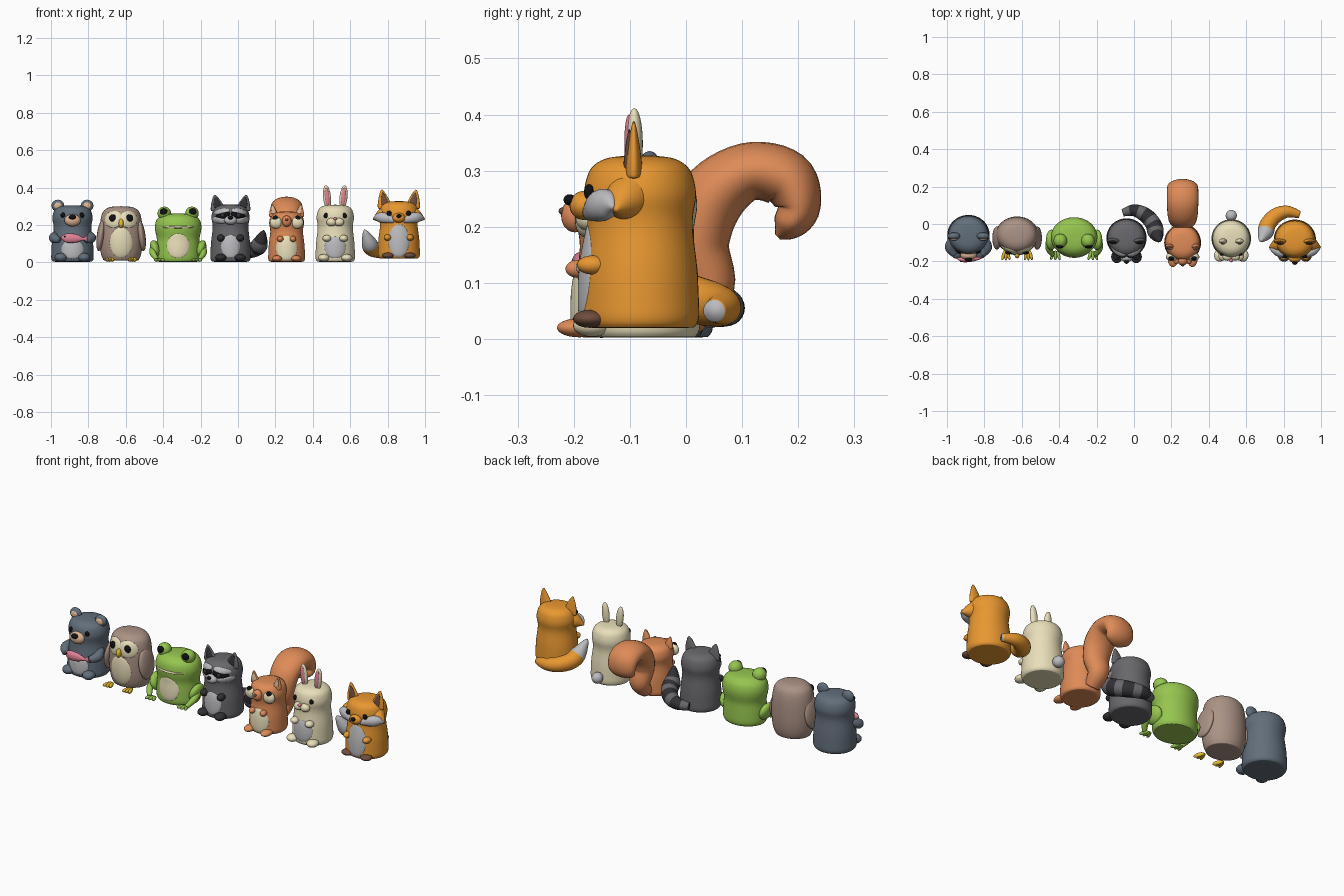
import bpy, math
from mathutils import Vector

if "Cube" in bpy.data.objects:
    bpy.data.objects.remove(bpy.data.objects["Cube"])

def mat(name, r, g, b):
    m = bpy.data.materials.new(name)
    m.diffuse_color = [(c / 255) ** 2.2 for c in (r, g, b)] + [1]
    m.use_nodes = True
    m.node_tree.nodes["Principled BSDF"].inputs["Base Color"].default_value = m.diffuse_color
    return m

SLATE, TAUPE, GREEN = mat("slate", 98, 110, 122), mat("taupe", 170, 145, 132), mat("green", 148, 196, 80)
GREY, RUST, CREAM = mat("grey", 104, 104, 108), mat("rust", 222, 138, 88), mat("cream", 232, 222, 184)
ORANGE, PALE, DARK = mat("orange", 232, 150, 52), mat("pale", 186, 186, 190), mat("dark", 52, 52, 56)
BLACK, TAN, PINK = mat("black", 24, 24, 26), mat("tan", 222, 180, 145), mat("pink", 226, 130, 150)
YELLOW, BROWN = mat("yellow", 235, 190, 50), mat("brown", 110, 78, 62)

def spline(pts, n):
    # smooth curve through control points of any dimension
    P = [Vector(p) for p in pts]
    P = [P[0]] + P + [P[-1]]
    out = []
    for i in range(1, len(P) - 2):
        a, b, c, d = P[i - 1:i + 3]
        for k in range(n):
            t = k / n
            out.append(b + (c - a) * (t / 2) + (2 * a - 5 * b + 4 * c - d) * (t * t / 2)
                       + (3 * b - a - 3 * c + d) * (t ** 3 / 2))
    return out + [P[-2]]

def loft(name, rings, mats):
    n = len(rings[0])
    f = [(i * n + j, i * n + (j + 1) % n, (i + 1) * n + (j + 1) % n, (i + 1) * n + j)
         for i in range(len(rings) - 1) for j in range(n)]
    f += [tuple(range(n))[::-1], tuple(range((len(rings) - 1) * n, len(rings) * n))]
    me = bpy.data.meshes.new(name)
    me.from_pydata([tuple(v) for r in rings for v in r], [], f)
    for k in (mats if isinstance(mats, list) else [mats]):
        me.materials.append(k)
    me.polygons.foreach_set("use_smooth", [True] * len(me.polygons))
    ob = bpy.data.objects.new(name, me)
    bpy.context.collection.objects.link(ob)
    return ob

def circle(n):
    return [(math.cos(2 * math.pi * i / n), math.sin(2 * math.pi * i / n)) for i in range(n)]

def lathe(name, m, prof, loc, scale, rot=(0, 0, 0), n=24):
    rings = [[(max(p[0], .002) * c, max(p[0], .002) * s, p[1]) for c, s in circle(n)] for p in spline(prof, 4)]
    ob = loft(name, rings, m)
    ob.location, ob.scale, ob.rotation_euler = loc, scale, rot
    return ob

HALF = [(math.sin(math.pi * i / 8), -math.cos(math.pi * i / 8)) for i in range(9)]
EAR = [(0, 0), (.9, .02), (1, .15), (.8, .45), (.42, .8), (.15, .97), (0, 1)]

def ball(name, m, loc, scale, rot=(0, 0, 0)):
    return lathe(name, m, HALF, loc, scale, rot)

def tube(name, mats, path, radii, ref=(0, 0, 1), wide=None, band=None):
    # tapered tail or limb; "wide" gives radii along ref when not round
    S, R, W = spline(path, 6), spline([(r, 0) for r in radii], 6), spline([(r, 0) for r in wide or radii], 6)
    rings = []
    for i, q in enumerate(S):
        t = (S[min(i + 1, len(S) - 1)] - S[max(i - 1, 0)]).normalized()
        u = (Vector(ref) - t * t.dot(Vector(ref))).normalized()
        v = t.cross(u)
        rings.append([q + u * (c * W[i][0]) + v * (s * R[i][0]) for c, s in circle(24)])
    ob = loft(name, rings, mats)
    if band:
        for k, f in enumerate(ob.data.polygons):
            f.material_index = band(k // 24 / (len(S) - 1))

PEAR = [(0, 0), (.8, 0), (.94, .012), (1, .06), (1, .15), (.97, .35), (.9, .55), (.9, .65), (.95, .76),
        (.92, .85), (.82, .93), (.6, .98), (.3, .997), (0, 1)]
EGG = [(0, 0), (.72, 0), (.85, .03), (.95, .15), (1, .35), (.99, .6), (.93, .8), (.8, .92), (.5, .985), (0, 1)]
SQUAT = [(0, 0), (.8, 0), (.92, .02), (.97, .1), (.95, .3), (.93, .48), (1, .65), (1, .77), (.9, .89),
         (.65, .97), (.3, .998), (0, 1)]

class Animal:
    def __init__(s, name, m, prof, x, y, rx, ry, top, base=0.003):
        s.n, s.m, s.x, s.y, s.rx, s.ry, s.z0, s.h = name, m, x, y, rx, ry, base, top - base
        s.prof = spline(prof, 4)
        lathe(name + "_body", m, prof, (x, y, base), (rx, ry, s.h), n=48)

    def front(s, dx, z):
        # y of the body's front surface
        f = (z - s.z0) / s.h
        r = .3
        for a, b in zip(s.prof, s.prof[1:]):
            if a[1] <= f < b[1]:
                r = a[0] + (b[0] - a[0]) * (f - a[1]) / (b[1] - a[1])
        return s.y - s.ry * math.sqrt(max(r * r - (dx / s.rx) ** 2, 0))

    def patch(s, part, m, dx, z, rx, rz, thick=.008, tilt=0):
        # soft raised patch that follows the body
        c, q, rings = math.cos(tilt), math.sin(tilt), []
        for k in range(9):
            p = max(math.sin(math.pi / 2 * k / 8), .01)
            ring = []
            for a, b in circle(32):
                u, w = p * rx * a, p * rz * b
                X, Z = dx + u * c - w * q, z + u * q + w * c
                ring.append((s.x + X, s.front(X, Z) - thick * math.sqrt(1 - min(p, 1) ** 2) + .001, Z))
            rings.append(ring)
        loft(s.n + "_" + part, rings[::-1], m)

    def bead(s, part, m, dx, z, scale, out=0.0, rot=(0, 0, 0)):
        ball(s.n + "_" + part, m, (s.x + dx, s.front(dx, z) - out, z), scale, rot)

    def pair(s, part, m, dx, z, scale, out=0.0, rot=(0, 0, 0)):
        for k in (-1, 1):
            s.bead(part, m, k * dx, z, scale, out, (rot[0], rot[1] * k, rot[2] * k))

    def ears(s, m, inner, dx, z, w, h, lean, y):
        for k in (-1, 1):
            lathe(s.n + "_ear", m, EAR, (s.x + k * dx, y, z), (w, .015, h), (0, k * lean, 0))
            lathe(s.n + "_inner_ear", inner, EAR, (s.x + k * dx, y - .008, z + .015), (w * .6, .01, h * .7), (0, k * lean, 0))

# bear holding a fish
b = Animal("bear", SLATE, PEAR, -.885, -.06, .113, .108, .305)
for k in (-1, 1):
    ball("bear_ear", SLATE, (b.x + k * .078, -.065, .303), (.034, .02, .032))
    ball("bear_inner_ear", TAN, (b.x + k * .078, -.079, .302), (.021, .01, .02))
    tube("bear_arm", SLATE, [(b.x + k * .088, -.08, .15), (b.x + k * .1, -.125, .13), (b.x + k * .075, -.165, .12)],
         [.018, .026, .016])
b.bead("muzzle", TAN, 0, .225, (.043, .028, .033), .004)
b.bead("nose", BLACK, 0, .242, (.02, .014, .013), .026)
b.pair("eye", BLACK, .05, .252, (.013, .009, .014))
b.patch("belly", PALE, 0, .07, .06, .052)
b.pair("foot", SLATE, .062, .026, (.033, .035, .024), .0)
tube("fish", PINK, [(b.x - .062, -.183, .135), (b.x - .03, -.19, .13), (b.x + .02, -.188, .128), (b.x + .06, -.183, .125),
                    (b.x + .078, -.175, .127)], [.003, .014, .013, .006, .004], wide=[.004, .024, .022, .008, .022])
ball("fish_eye", BLACK, (b.x - .042, -.2, .138), (.004, .004, .004))

# owl
o = Animal("owl", TAUPE, EGG, -.625, -.06, .115, .1, .3, .01)
for k in (-1, 1):
    ball("owl_wing", TAUPE, (o.x + k * .108, -.075, .145), (.022, .062, .086), (0, -k * .14, 0))
    for j in (-1, 0, 1):
        ball("owl_toe", YELLOW, (o.x + k * .06 + j * .012, -.165, .014), (.009, .03, .011), (0, 0, j * .3))
o.patch("belly", CREAM, 0, .105, .062, .082)
for k in (-1, 1):
    o.patch("face_disc", CREAM, k * .038, .23, .05, .045, .01, -k * .3)
o.pair("eye", BLACK, .045, .237, (.019, .01, .02), .008)
o.bead("beak", YELLOW, 0, .208, (.013, .016, .024), .01)

# frog
f = Animal("frog", GREEN, SQUAT, -.32, -.07, .123, .105, .262)
for k in (-1, 1):
    ball("frog_eye_bump", GREEN, (f.x + k * .074, -.09, .262), (.036, .038, .036))
    ball("frog_pupil", BLACK, (f.x + k * .077, -.119, .27), (.021, .012, .02))
    ball("frog_leg", GREEN, (f.x + k * .122, -.085, .072), (.026, .055, .048), (0, k * .3, 0))
    tube("frog_shin", GREEN, [(f.x + k * .128, -.08, .08), (f.x + k * .135, -.13, .05), (f.x + k * .115, -.165, .018)],
         [.022, .018, .012])
    for j in (-1, 0, 1):
        ball("frog_toe", GREEN, (f.x + k * .1 + j * .016, -.168, .012), (.009, .026, .009), (0, 0, j * .35))
f.patch("belly", CREAM, 0, .088, .062, .066)
f.patch("mouth", CREAM, 0, .188, .092, .006, .006)

# raccoon
r = Animal("raccoon", GREY, PEAR, -.04, -.075, .107, .105, .31)
r.ears(GREY, DARK, .068, .278, .036, .085, .2, -.09)
for k in (-1, 1):
    r.patch("brow", PALE, k * .045, .272, .042, .016, .01, -k * .2)
    r.patch("cheek", PALE, k * .058, .226, .04, .018, .012, k * .15)
    r.patch("mask", BLACK, k * .043, .25, .042, .022, .012, -k * .35)
r.pair("eye", DARK, .042, .252, (.011, .008, .012), .01)
r.bead("muzzle", PALE, 0, .225, (.034, .026, .024), .004)
r.bead("nose", BLACK, 0, .238, (.013, .01, .009), .028)
r.patch("belly", PALE, 0, .085, .052, .062)
r.pair("hand", DARK, .052, .13, (.02, .026, .019), .006)
r.pair("foot", DARK, .052, .025, (.03, .034, .02), .008)
tube("raccoon_tail", [GREY, DARK], [(-.06, .06, .05), (.0, .073, .055), (.06, .048, .062), (.103, 0, .078), (.117, -.045, .1),
     (.132, -.08, .15), (.138, -.09, .17)], [.02, .032, .04, .043, .043, .02, .004],
     band=lambda t: 1 if t > .78 or int(t * 10) % 2 else 0)

# squirrel
q = Animal("squirrel", RUST, PEAR, .26, -.1, .098, .1, .272)
q.ears(RUST, TAN, .068, .245, .024, .065, .15, -.12)
q.pair("cheek", CREAM, .056, .212, (.034, .022, .032), .0)
q.pair("eye", BLACK, .06, .232, (.016, .012, .018), .014)
q.bead("muzzle", RUST, 0, .22, (.026, .024, .03), .004)
q.bead("nose", BROWN, 0, .228, (.009, .008, .007), .026)
q.patch("belly", CREAM, 0, .075, .058, .068)
q.pair("hand", RUST, .034, .125, (.017, .022, .016), .006)
q.pair("foot", RUST, .052, .02, (.027, .04, .017), .005)
tube("squirrel_tail", RUST, [(.26, -.01, .03), (.26, .038, .09), (.26, .022, .17), (.26, .045, .25), (.26, .11, .298),
     (.26, .178, .285), (.26, .2, .235), (.26, .18, .2), (.26, .163, .182)],
     [.035, .048, .055, .06, .052, .052, .04, .028, .006], ref=(1, 0, 0),
     wide=[.04, .055, .07, .08, .084, .084, .08, .065, .015])

# rabbit
h = Animal("rabbit", CREAM, PEAR, .52, -.078, .105, .103, .308)
for k in (-1, 1):
    ball("rabbit_ear", CREAM, (h.x + k * .044, -.092, .348), (.021, .015, .064), (0, k * .1, 0))
    ball("rabbit_inner_ear", PINK, (h.x + k * .044, -.102, .35), (.012, .008, .05), (0, k * .1, 0))
h.pair("eye", BLACK, .05, .25, (.012, .008, .014))
h.pair("muzzle", CREAM, .02, .215, (.027, .022, .022), .004)
h.bead("nose", PINK, 0, .233, (.01, .009, .008), .02)
h.patch("belly", PALE, 0, .08, .058, .058)
h.pair("hand", CREAM, .045, .128, (.023, .025, .018), .006)
h.pair("foot", CREAM, .062, .024, (.03, .034, .02), .006)
ball("rabbit_tail", PALE, (h.x, .045, .05), (.03, .03, .03))

# fox
x = Animal("fox", ORANGE, PEAR, .86, -.082, .112, .105, .327, .02)
x.ears(ORANGE, BROWN, .075, .29, .036, .1, .17, -.093)
for k in (-1, 1):
    tube("fox_cheek_tuft", ORANGE, [(x.x + k * .07, -.1, .255), (x.x + k * .105, -.115, .242), (x.x + k * .138, -.125, .23)],
         [.045, .03, .003])
    tube("fox_cheek", PALE, [(x.x + k * .025, -.175, .225), (x.x + k * .075, -.155, .237), (x.x + k * .11, -.138, .24),
         (x.x + k * .135, -.13, .235)], [.01, .024, .02, .003], wide=[.014, .028, .024, .003])
x.bead("muzzle", ORANGE, 0, .238, (.034, .026, .026), .002)
x.bead("nose", BLACK, 0, .248, (.014, .011, .01), .026)
x.pair("eye", BLACK, .052, .262, (.013, .009, .014), .004)
x.patch("belly", PALE, 0, .115, .056, .09)
x.pair("hand", ORANGE, .06, .132, (.02, .028, .017), .0)
x.pair("foot", BROWN, .058, .036, (.032, .03, .016), .0)
tube("fox_tail", [ORANGE, PALE], [(.885, .05, .05), (.82, .066, .056), (.76, .046, .062), (.717, 0, .075), (.703, -.045, .1),
     (.683, -.08, .155), (.678, -.09, .175)], [.02, .032, .04, .043, .042, .018, .003],
     band=lambda t: 1 if t > .62 else 0)
